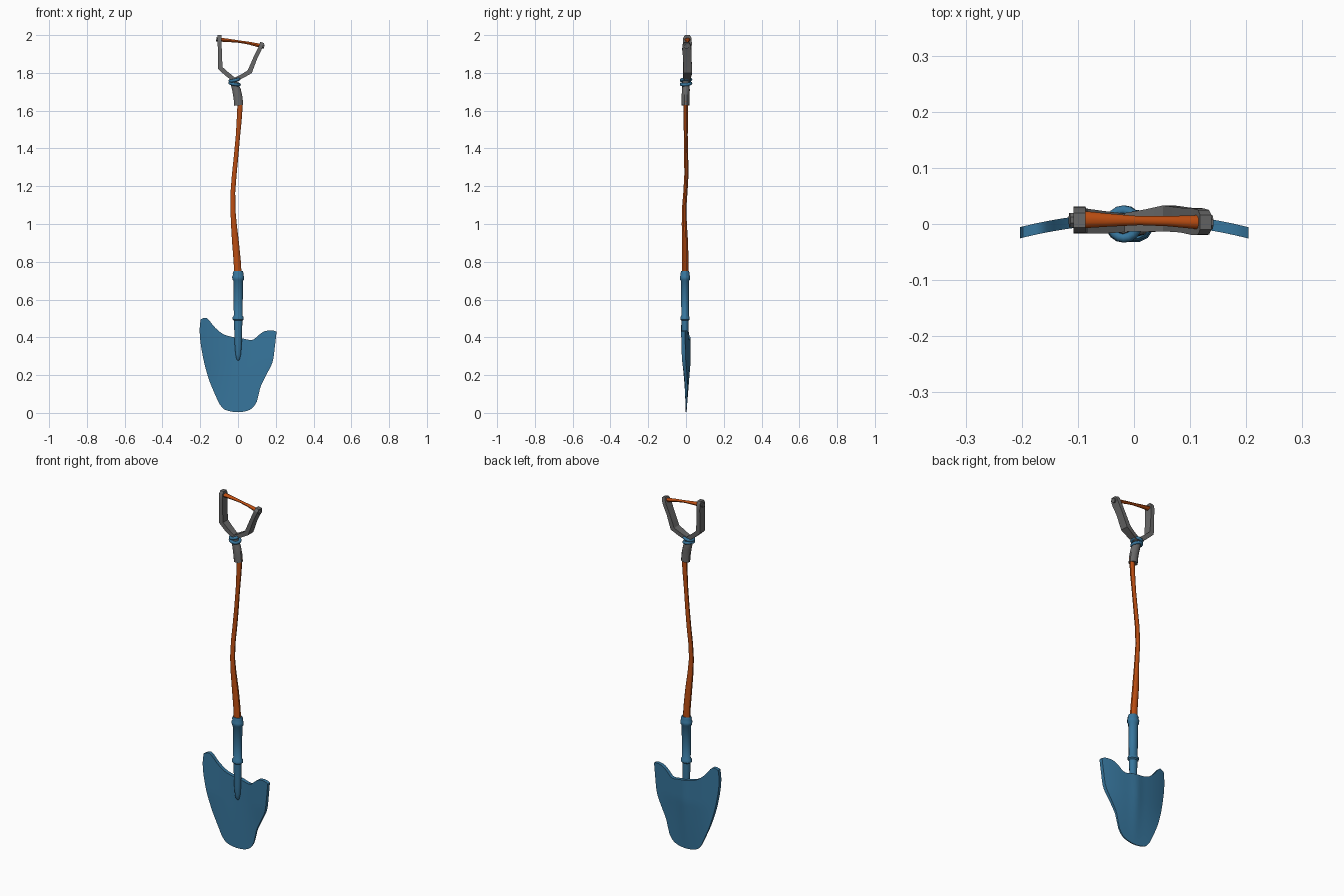
import bpy, bmesh, math
from mathutils import Vector

if "Cube" in bpy.data.objects:
    bpy.data.objects.remove(bpy.data.objects["Cube"])


def material(name, rgb):
    m = bpy.data.materials.new(name)
    m.diffuse_color = (*rgb, 1)
    m.use_nodes = True
    m.node_tree.nodes["Principled BSDF"].inputs["Base Color"].default_value = m.diffuse_color
    return m


BLUE = material("blue_steel", (0.038, 0.18, 0.335))
ORANGE = material("orange_wood", (0.50, 0.075, 0.006))
GRAY = material("gray_iron", (0.14, 0.14, 0.14))


def finish(bm, name, mat, angle=40):
    bmesh.ops.recalc_face_normals(bm, faces=bm.faces[:])
    me = bpy.data.meshes.new(name)
    bm.to_mesh(me)
    bm.free()
    ob = bpy.data.objects.new(name, me)
    bpy.context.collection.objects.link(ob)
    me.materials.append(mat)
    bpy.ops.object.select_all(action='DESELECT')
    ob.select_set(True)
    bpy.context.view_layer.objects.active = ob
    bpy.ops.object.shade_smooth_by_angle(angle=math.radians(angle))
    return ob


def sweep(name, pts, mat, sides=12, angle=40):
    """pts: (x, y, z, half width in the xz plane, half depth along y)"""
    bm = bmesh.new()
    rings = []
    k = math.sqrt(2) if sides == 4 else 1
    for i, (x, y, z, a, b) in enumerate(pts):
        p0, p1 = pts[max(i - 1, 0)], pts[min(i + 1, len(pts) - 1)]
        t = Vector((p1[0] - p0[0], 0, p1[2] - p0[2])).normalized()
        side = Vector((t.z, 0, -t.x))
        ring = []
        for s in range(sides):
            w = 2 * math.pi * (s + 0.5) / sides
            ring.append(bm.verts.new(Vector((x, y, z)) + side * (a * k * math.cos(w))
                                     + Vector((0, b * k * math.sin(w), 0))))
        rings.append(ring)
    for r0, r1 in zip(rings, rings[1:]):
        for s in range(sides):
            n = (s + 1) % sides
            bm.faces.new((r0[s], r0[n], r1[n], r1[s]))
    bm.faces.new(rings[0])
    bm.faces.new(rings[-1])
    return finish(bm, name, mat, angle)


def along(pts, t):
    """Smooth interpolation through evenly spaced points"""
    n = len(pts) - 1
    i = min(int(t * n), n - 1)
    f = t * n - i
    p = [Vector(pts[max(0, min(n, j))]) for j in (i - 1, i, i + 1, i + 2)]
    return p[1] + 0.5 * f * (p[2] - p[0] + f * (2 * p[0] - 5 * p[1] + 4 * p[2] - p[3]
                             + f * (3 * (p[1] - p[2]) + p[3] - p[0])))


# Blade: patch stretched between four outline curves, dished and thickened
left = [(-.10, .05), (-.127, .11), (-.155, .18), (-.18, .27), (-.198, .37), (-.203, .44), (-.198, .495)]
right = [(.10, .06), (.11, .10), (.122, .145), (.152, .205), (.183, .27), (.195, .35), (.204, .43)]
bottom = [(-.10, .05), (-.077, .022), (-.045, .009), (0, .004), (.045, .010), (.078, .027), (.10, .06)]
top = [(-.198, .495), (-.165, .502), (-.125, .455), (-.08, .418), (-.03, .402), (.02, .395),
       (.075, .386), (.11, .412), (.14, .432), (.18, .437), (.204, .43)]
NU, NV = 32, 20
bm = bmesh.new()
grid = []
for j in range(NV + 1):
    v = j / NV
    row = []
    for i in range(NU + 1):
        u = i / NU
        corners = ((1 - u) * (1 - v) * Vector(bottom[0]) + u * (1 - v) * Vector(bottom[-1])
                   + (1 - u) * v * Vector(top[0]) + u * v * Vector(top[-1]))
        p = ((1 - v) * along(bottom, u) + v * along(top, u)
             + (1 - u) * along(left, v) + u * along(right, v) - corners)
        f = min(1, p.y / 0.28)
        th = 0.005 + 0.015 * f
        y = f * (0.010 - 0.62 * p.x ** 2) - th / 2
        row.append(bm.verts.new((p.x, y, p.y)))
    grid.append(row)
for j in range(NV):
    for i in range(NU):
        bm.faces.new((grid[j][i], grid[j][i + 1], grid[j + 1][i + 1], grid[j + 1][i]))
ext = bmesh.ops.extrude_face_region(bm, geom=bm.faces[:], use_keep_orig=True)
for v in [g for g in ext["geom"] if isinstance(g, bmesh.types.BMVert)]:
    f = min(1, v.co.z / 0.28)
    # raised spine on the back
    v.co.y += 0.005 + 0.015 * f + 0.005 * f * math.exp(-(v.co.x / 0.03) ** 2)
finish(bm, "blade", BLUE, 50)

# Socket: pointed tang in front of the blade, tube and two collars
socket = [(.278, .003), (.285, .009), (.31, .015), (.36, .019), (.42, .021), (.488, .023),
          (.494, .030), (.508, .030), (.515, .024), (.60, .025), (.70, .027),
          (.706, .032), (.722, .033), (.728, .029), (.74, .030), (.75, .025)]
sweep("socket", [(0.001, -.005, z, r, r * .85) for z, r in socket], BLUE, 12)

# Crooked wooden shaft
shaft = [(0, -.005, .72, .021), (-.004, -.004, .80, .020), (-.013, -.005, .90, .019),
         (-.022, -.009, 1.0, .016), (-.027, -.010, 1.08, .0135), (-.027, -.003, 1.17, .013),
         (-.020, .002, 1.26, .013), (-.010, .001, 1.36, .0125), (0, -.001, 1.47, .012),
         (.007, -.002, 1.56, .014), (.012, -.002, 1.65, .015)]
sweep("shaft", [(x, y, z, r, r * .85) for x, y, z, r in shaft], ORANGE, 10)

# Bent iron neck above the shaft
sweep("grip_neck", [(.004, -.002, 1.628, .025, .021), (.000, -.002, 1.67, .025, .021),
                    (-.008, -.001, 1.71, .024, .021), (-.020, 0, 1.745, .020, .019),
                    (-.020, 0, 1.775, .017, .017)], GRAY, 10)

# Wrapped bands round the fork
for n, (z, tilt) in enumerate([(1.742, .18), (1.763, -.22)]):
    bpy.ops.mesh.primitive_torus_add(major_segments=16, minor_segments=8, major_radius=.025,
                                     minor_radius=.0085, location=(-.018, 0, z), rotation=(.1, tilt, 0))
    band = bpy.context.object
    band.name = f"fork_band_{n + 1}"
    band.data.materials.append(BLUE)
    bpy.ops.object.shade_smooth_by_angle(angle=math.radians(50))

# Fork arms: flat bars with clipped ends
sweep("fork_arm_left", [(-.018, .002, 1.762, .011, .016), (-.060, .003, 1.795, .012, .020),
                        (-.094, .005, 1.826, .013, .022), (-.096, .006, 1.90, .0105, .022),
                        (-.097, .007, 1.955, .0105, .024), (-.097, .007, 1.985, .0105, .022),
                        (-.097, .007, 2.0, .0105, .013)], GRAY, 4, 30)
sweep("fork_arm_right", [(-.015, .003, 1.764, .011, .016), (.025, .006, 1.784, .011, .020),
                         (.062, .010, 1.806, .013, .023), (.092, .007, 1.88, .0105, .022),
                         (.114, .004, 1.925, .0105, .024), (.124, .003, 1.948, .0105, .022),
                         (.128, .003, 1.961, .0105, .013)], GRAY, 4, 30)

# Waisted wooden hand grip and the bolts at its ends
sweep("hand_grip", [(-.098, .008, 1.976, .011, .016), (-.05, .007, 1.972, .009, .012),
                    (.01, .006, 1.965, .0065, .008), (.06, .005, 1.957, .008, .009),
                    (.121, .003, 1.943, .011, .013)], ORANGE, 10)
sweep("bolt_left", [(-.115, .007, 1.978, .012, .014), (-.10, .007, 1.976, .012, .014)], GRAY, 8, 30)
sweep("bolt_right", [(.118, .003, 1.944, .012, .014), (.139, .003, 1.939, .012, .014)], GRAY, 8, 30)
